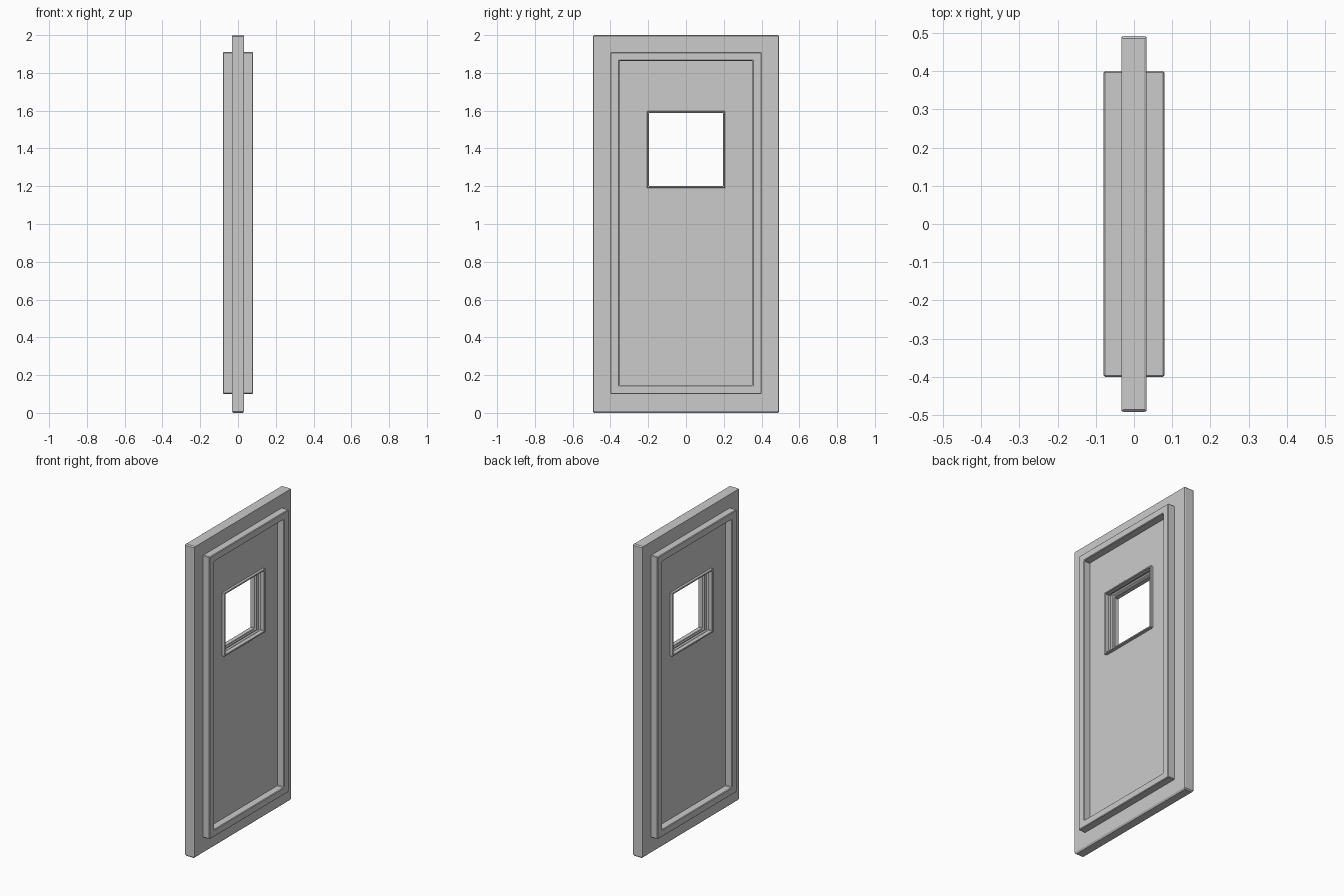
import bpy, bmesh, math

if "Cube" in bpy.data.objects:
    bpy.data.objects.remove(bpy.data.objects["Cube"])


def ring(name, loops, bevel):
    """Rectangular ring: each loop is (x, (half_width, z_low, z_high)), bridged in a closed cycle."""
    bm = bmesh.new()
    rows = []
    for x, (h, lo, hi) in loops:
        rows.append([bm.verts.new((x, y, z)) for y, z in ((-h, lo), (h, lo), (h, hi), (-h, hi))])
    for a, b in zip(rows, rows[1:] + rows[:1]):
        for i in range(4):
            j = (i + 1) % 4
            bm.faces.new((a[i], a[j], b[j], b[i]))
    bmesh.ops.recalc_face_normals(bm, faces=bm.faces[:])
    mesh = bpy.data.meshes.new(name)
    bm.to_mesh(mesh)
    bm.free()
    obj = bpy.data.objects.new(name, mesh)
    bpy.context.collection.objects.link(obj)
    mod = obj.modifiers.new("edge_bevel", 'BEVEL')
    mod.width = bevel
    mod.segments = 1
    mod.limit_method = 'ANGLE'
    mod.angle_limit = math.radians(30)
    return obj


def box_ring(name, x0, x1, outer, inner, bevel):
    return ring(name, [(x0, outer), (x1, outer), (x1, inner), (x0, inner)], bevel)


T = 0.033                       # half thickness of the door leaf
edge = (0.492, 0.0, 2.0)
hole = (0.2, 1.197, 1.59)
slot = (0.22, 1.177, 1.61)

# Door leaf with window opening and a glazing slot inside it
ring("door_leaf", [(-T, edge), (T, edge), (T, hole), (0.015, hole), (0.015, slot),
                   (-0.015, slot), (-0.015, hole), (-T, hole)], 0.007)

for side, s in (("front", 1), ("back", -1)):
    # Raised moulding around the panel
    box_ring(side + "_moulding", s * 0.028, s * 0.08,
             (0.4, 0.1, 1.91), (0.352, 0.146, 1.864), 0.004)
    # Thin window rim
    box_ring(side + "_window_rim", s * 0.02, s * 0.05,
             (0.207, 1.19, 1.597), (0.197, 1.2, 1.587), 0.002)
